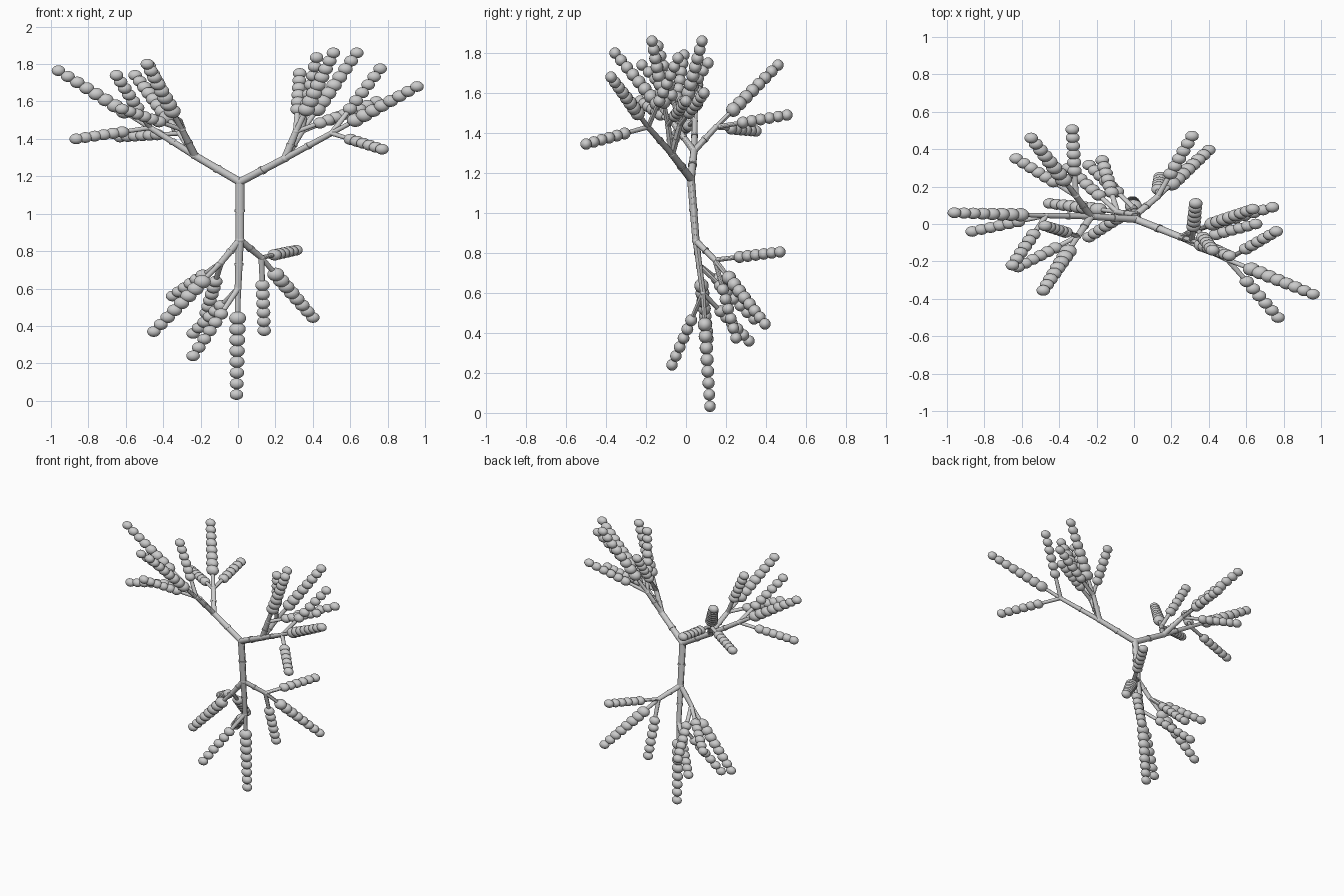
import bpy, bmesh
from mathutils import Vector, Matrix

if "Cube" in bpy.data.objects:
    bpy.data.objects.remove(bpy.data.objects["Cube"])

STRETCH = 1.28            # the whole plant is slightly widened along x
HUB = (0.01, 0.025, 1.17)

# arm: (fork point, [(joint, [middle tip, side tip, side tip]), ...])
ARMS = {
    "right": ((0.25, -0.07, 1.295), [
        ((0.50, -0.19, 1.43), [(0.957, -0.375, 1.68), (0.77, -0.50, 1.345), (0.76, -0.04, 1.775)]),
        ((0.31, -0.09, 1.44), [(0.51, -0.17, 1.86), (0.33, 0.11, 1.75), (0.65, 0.00, 1.56)]),
        ((0.34, -0.03, 1.44), [(0.635, 0.08, 1.86), (0.42, -0.14, 1.835), (0.74, 0.09, 1.60)]),
    ]),
    "left": ((-0.23, 0.04, 1.31), [
        ((-0.47, 0.045, 1.46), [(-0.96, 0.06, 1.765), (-0.865, -0.04, 1.40), (-0.65, -0.22, 1.74)]),
        ((-0.31, 0.15, 1.43), [(-0.55, 0.46, 1.74), (-0.63, 0.35, 1.41), (-0.33, 0.505, 1.49)]),
        ((-0.30, -0.065, 1.45), [(-0.485, -0.355, 1.80), (-0.62, -0.23, 1.56), (-0.475, -0.01, 1.79)]),
    ]),
    "lower": ((0.01, 0.05, 0.86), [
        ((0.00, 0.085, 0.60), [(-0.008, 0.12, 0.033), (-0.24, -0.07, 0.24), (-0.24, 0.315, 0.36)]),
        ((0.125, 0.145, 0.765), [(0.40, 0.395, 0.445), (0.14, 0.25, 0.375), (0.31, 0.47, 0.805)]),
        ((-0.09, 0.065, 0.74), [(-0.45, 0.11, 0.37), (-0.35, 0.30, 0.56), (-0.17, 0.34, 0.47)]),
    ]),
}


def unstretch(p):
    return Vector((p[0] / STRETCH, p[1], p[2]))


def cone(bm, a, b, r1, r2):
    d = b - a
    m = Matrix.Translation((a + b) / 2) @ d.to_track_quat('Z', 'Y').to_matrix().to_4x4()
    bmesh.ops.create_cone(bm, cap_ends=True, segments=14, radius1=r1, radius2=r2,
                          depth=d.length, matrix=m)


def ball(bm, p, r):
    bmesh.ops.create_uvsphere(bm, u_segments=18, v_segments=12, radius=r,
                              matrix=Matrix.Translation(p))


def stem(bm, a, b, r1, r2):
    # two tapered segments with a small collar where they meet
    mid, rm = (a + b) / 2, (r1 + r2) / 2
    cone(bm, a, mid, r1, rm)
    cone(bm, mid, b, rm, r2)
    d = (b - a).normalized() * 0.006
    cone(bm, mid - d, mid + d, rm * 1.2, rm * 1.2)
    ball(bm, b, r2 * 1.08)


def finish(bm, name):
    me = bpy.data.meshes.new(name)
    bm.transform(Matrix.Diagonal((STRETCH, 1, 1, 1)))
    bm.to_mesh(me)
    bm.free()
    ob = bpy.data.objects.new(name, me)
    bpy.context.collection.objects.link(ob)
    bpy.context.view_layer.objects.active = ob
    ob.select_set(True)
    bpy.ops.object.shade_smooth_by_angle()
    ob.select_set(False)


hub = unstretch(HUB)
for side, (fork, joints) in ARMS.items():
    stems, beads = bmesh.new(), bmesh.new()
    fork = unstretch(fork)
    # main arm
    ball(stems, hub, 0.021)
    stem(stems, hub, fork, 0.0195, 0.018)
    for joint, tips in joints:
        # secondary branch
        joint = unstretch(joint)
        stem(stems, fork, joint, 0.0165, 0.014)
        for i, tip in enumerate(tips):
            # twig with its row of beads, larger and longer on the middle twig
            tip = unstretch(tip)
            cone(stems, joint, tip, 0.0125, 0.008)
            n, start, r0 = (8, 0.28, 0.036) if i == 0 else (6, 0.38, 0.030)
            for k in range(n):
                t = k / (n - 1)
                ball(beads, joint.lerp(tip, start + (1 - start) * t), r0 + (0.0285 - r0) * t)
    finish(stems, side + "_branches")
    finish(beads, side + "_beads")
